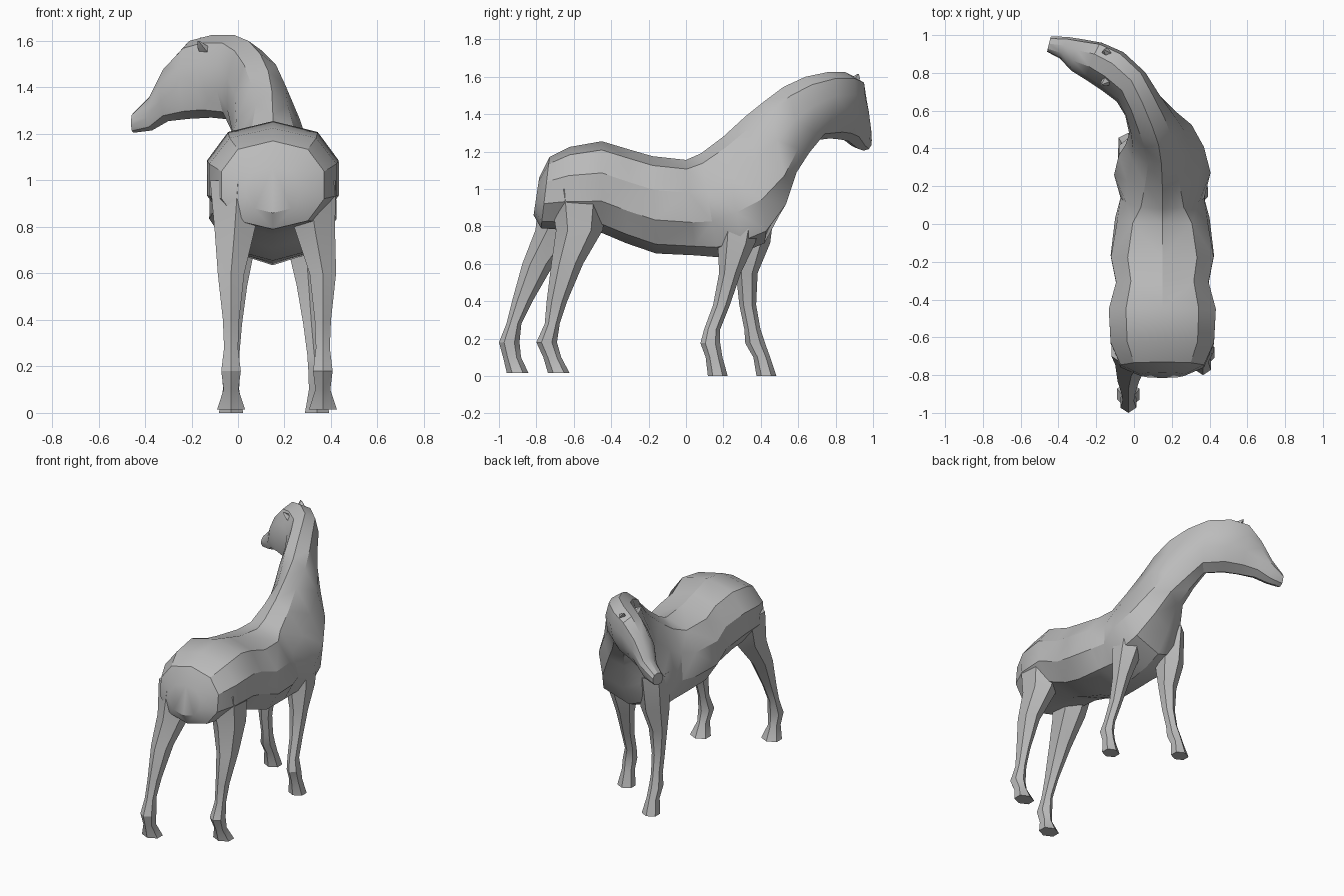
import bpy, bmesh, math
from mathutils import Vector

cube = bpy.data.objects.get("Cube")
if cube:
    bpy.data.objects.remove(cube, do_unlink=True)

GREY = (0.5, 0.5, 0.5, 1.0)
mat = bpy.data.materials.new("plain_grey")
mat.use_nodes = True
mat.diffuse_color = GREY
bsdf = mat.node_tree.nodes["Principled BSDF"]
bsdf.inputs["Base Color"].default_value = GREY
bsdf.inputs["Roughness"].default_value = 0.8


def loft(name, rings):
    """Skin equal rings of points, cap both ends, triangulate."""
    bm = bmesh.new()
    loops = [[bm.verts.new(p) for p in ring] for ring in rings]
    n = len(loops[0])
    for a, b in zip(loops, loops[1:]):
        for i in range(n):
            j = (i + 1) % n
            bm.faces.new((a[i], a[j], b[j], b[i]))
    bm.faces.new(loops[0][::-1])
    bm.faces.new(loops[-1])
    bmesh.ops.triangulate(bm, faces=bm.faces[:])
    bmesh.ops.recalc_face_normals(bm, faces=bm.faces[:])
    mesh = bpy.data.meshes.new(name)
    bm.to_mesh(mesh)
    bm.free()
    mesh.materials.append(mat)
    obj = bpy.data.objects.new(name, mesh)
    bpy.context.collection.objects.link(obj)
    bpy.ops.object.select_all(action="DESELECT")
    obj.select_set(True)
    bpy.context.view_layer.objects.active = obj
    bpy.ops.object.shade_smooth_by_angle(angle=math.radians(30))


def flat_ring(x, y, z, hx, hy, sides):
    """Horizontal polygon that fills the given half width and half depth."""
    angles = [math.pi / 2 + i * math.tau / sides for i in range(sides)]
    reach = max(math.cos(a) for a in angles)
    return [(x + hx * math.cos(a) / reach, y + hy * math.sin(a), z) for a in angles]


# Trunk sections, rump to withers: top y, top z, bottom y, bottom z, half width
BODY_X = .15
trunk = [
    (-.785, 1.06, -.815, .86, .12), (-.73, 1.17, -.775, .79, .23),
    (-.62, 1.225, -.64, .78, .285), (-.45, 1.255, -.45, .765, .295),
    (-.30, 1.21, -.32, .71, .255), (-.18, 1.175, -.16, .655, .285),
    (.00, 1.155, .05, .645, .26), (.08, 1.19, .17, .635, .23),
    (.20, 1.28, .30, .66, .265),
]
# Neck and turned head: the same after a centre x
neck = [
    (.145, .32, 1.39, .42, .71, .235), (.13, .42, 1.47, .50, .86, .19),
    (.095, .52, 1.545, .55, 1.04, .14), (.045, .64, 1.60, .62, 1.15, .11),
    (-.015, .76, 1.625, .69, 1.26, .105),
]
head = [
    (-.115, .85, 1.625, .77, 1.27, .11), (-.21, .90, 1.60, .82, 1.265, .10),
    (-.30, .92, 1.50, .87, 1.255, .085), (-.37, .945, 1.37, .92, 1.215, .06),
    (-.45, .955, 1.29, .95, 1.205, .043),
]
spine = [(BODY_X, *row) for row in trunk] + neck + head
tops = [Vector((x, ty, tz)) for x, ty, tz, by, bz, half in spine]
bottoms = [Vector((x, by, bz)) for x, ty, tz, by, bz, half in spine]
mids = [(t + b) / 2 for t, b in zip(tops, bottoms)]
rings = []
for k, (top, bottom) in enumerate(zip(tops, bottoms)):
    way = mids[min(k + 1, len(mids) - 1)] - mids[max(k - 1, 0)]
    side = Vector((way.y, -way.x, 0)).normalized() * spine[k][-1]
    pear = math.exp(-((k - 8.8) / 2) ** 2)  # wide shoulders under a thin crest
    ring = []
    for i in range(10):
        a = math.pi / 2 + i * math.tau / 10
        t = (1 + math.sin(a)) / 2
        w = math.copysign(abs(math.cos(a)) ** .8, math.cos(a))
        ring.append(bottom.lerp(top, t) + side * w * (1 - pear * (t - .35)))
    rings.append(ring)
loft("body_neck_and_head", rings)

# Leg thickness from hip to hoof: height, half width, half depth
hind = [(1.0, .12, .16), (.78, .085, .125), (.60, .057, .085), (.40, .035, .055),
        (.28, .03, .04), (.18, .042, .055), (.10, .032, .048), (.015, .06, .058)]
front = [(.95, .08, .13), (.71, .078, .10), (.55, .052, .058), (.38, .035, .045),
         (.25, .03, .043), (.175, .037, .053), (.10, .035, .045), (0, .052, .053)]


def leg(name, profile, hip_x, foot_x, straight_from, ys):
    """Leg that drifts from hip_x to foot_x and follows the stride in y."""
    rings = []
    for i, ((z, hx, hy), y) in enumerate(zip(profile, ys)):
        x = hip_x + (foot_x - hip_x) * min(1, i / straight_from)
        rings.append(flat_ring(x, y, z, hx, hy, 6))
    loft(name, rings)


leg("left_hind_leg", hind, .30, .365, 2,
    (-.57, -.57, -.635, -.69, -.715, -.745, -.715, -.68))
leg("right_hind_leg", hind, 0, -.03, 2,
    (-.62, -.68, -.79, -.875, -.92, -.945, -.93, -.90))
leg("left_front_leg", front, .28, .34, 5,
    (.30, .27, .235, .19, .14, .13, .15, .17))
leg("right_front_leg", front, 0, -.03, 5,
    (.35, .35, .325, .33, .355, .37, .405, .43))

# Small ears laid flat against the poll
for name, base, tip in (
        ("left_ear", (-.13, .89, 1.57), (-.16, .92, 1.615)),
        ("right_ear", (-.13, .77, 1.55), (-.17, .74, 1.60))):
    base, tip = Vector(base), Vector(tip)
    loft(name, [flat_ring(*base.lerp(tip, f), r, r, 4)
                for f, r in ((0, .035), (.5, .025), (1, .004))])
